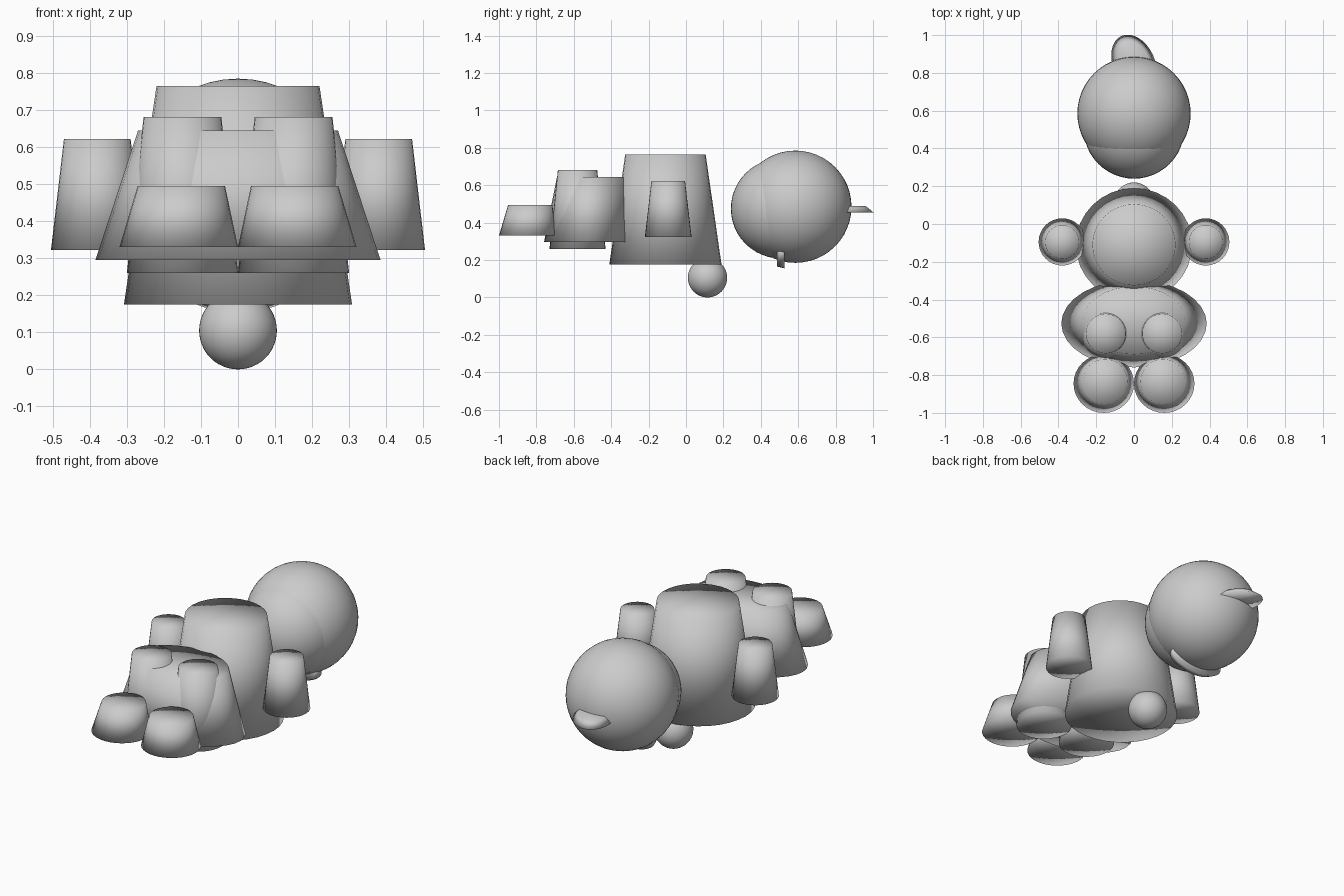
import bpy, bmesh, math

cube = bpy.data.objects.get("Cube")
if cube:
    bpy.data.objects.remove(cube, do_unlink=True)

COLOR = (0.6, 0.6, 0.6, 1.0)
grey = bpy.data.materials.new("plain_grey")
grey.use_nodes = True
grey.diffuse_color = COLOR
grey.node_tree.nodes["Principled BSDF"].inputs["Base Color"].default_value = COLOR


def finish(name, bm, location, rotation=(0, 0, 0)):
    """Turn a bmesh into a smooth-shaded grey object."""
    mesh = bpy.data.meshes.new(name)
    bmesh.ops.recalc_face_normals(bm, faces=bm.faces)
    for face in bm.faces:
        face.smooth = True
    bm.to_mesh(mesh)
    bm.free()
    mesh.materials.append(grey)
    obj = bpy.data.objects.new(name, mesh)
    obj.location = location
    obj.rotation_euler = rotation
    bpy.context.collection.objects.link(obj)
    return obj


def frustum(name, location, height, base, top, shift=(0, 0), rotation=(0, 0, 0)):
    """Capped elliptical taper standing on its location."""
    bm = bmesh.new()
    bmesh.ops.create_cone(bm, cap_ends=True, cap_tris=True, segments=32,
                          radius1=1, radius2=1, depth=2)
    for v in bm.verts:
        upper = v.co.z > 0
        rx, ry = top if upper else base
        dx, dy = shift if upper else (0, 0)
        v.co = (v.co.x * rx + dx, v.co.y * ry + dy, height if upper else 0)
    return finish(name, bm, location, rotation)


def ball(name, location, radius):
    bm = bmesh.new()
    bmesh.ops.create_uvsphere(bm, u_segments=48, v_segments=24, radius=radius)
    return finish(name, bm, location)


# Head with muzzle, and tail
ball("head", (0, 0.585, 0.485), 0.3)
ball("muzzle", (0, 0.507, 0.475), 0.267)
ball("tail", (0, 0.115, 0.105), 0.105)

# Trunk
frustum("torso", (0, -0.11, 0.175), 0.59, (0.308, 0.3), (0.22, 0.215))
frustum("hips", (0, -0.527, 0.295), 0.35, (0.385, 0.232), (0.27, 0.18), (0, 0.017))

# Paired limbs
for side, s in (("left", 1), ("right", -1)):
    frustum(side + "_arm", (s * 0.38, -0.095, 0.322), 0.3, (0.125, 0.125), (0.09, 0.09))
    frustum(side + "_leg", (s * 0.15, -0.58, 0.26), 0.422, (0.15, 0.15), (0.105, 0.105))
    frustum(side + "_foot", (s * 0.16, -0.845, 0.33), 0.165, (0.16, 0.155),
            (0.118, 0.118), (s * -0.007, 0.012))

# Thin tapered discs set into the head
frustum("crown_flap", (0, 0.85, 0.455), 0.035, (0.16, 0.11), (0.115, 0.08),
        rotation=(0, 0, math.radians(115)))
frustum("lower_flap", (0, 0.527, 0.235), 0.04, (0.17, 0.08), (0.155, 0.07),
        rotation=(math.radians(90), 0, 0))
